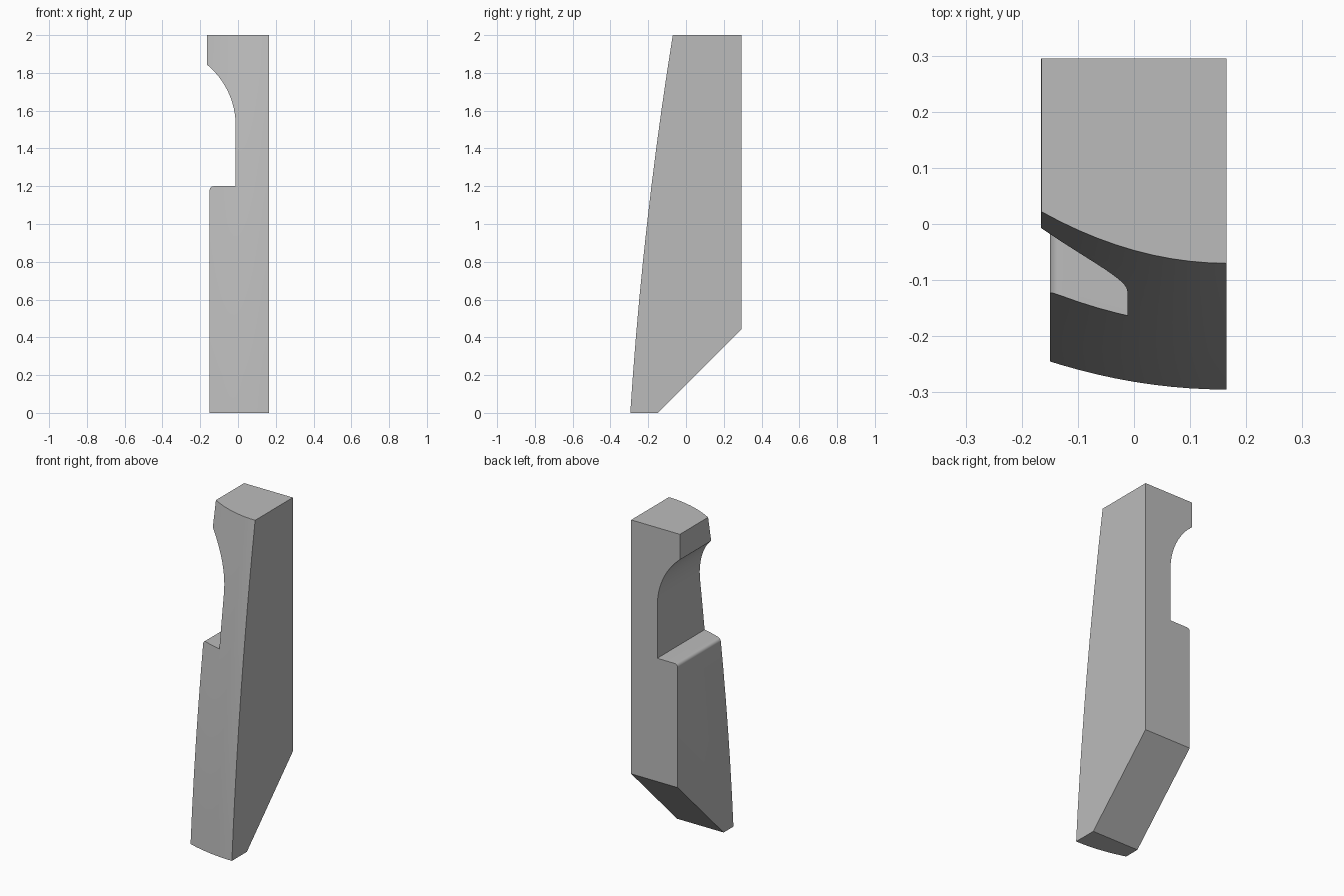
import bpy, bmesh
from math import sin, cos, radians

cube = bpy.data.objects.get("Cube")
if cube:
    bpy.data.objects.remove(cube, do_unlink=True)

HALF_W, BACK, HEIGHT = 0.165, 0.295, 2.0


def arc(cx, cz, r, start, end, steps):
    """Points along an arc in the x-z plane."""
    angles = [radians(start + (end - start) * i / steps) for i in range(steps + 1)]
    return [(cx + r * cos(a), cz + r * sin(a)) for a in angles]


def front_y(x, z):
    """Front surface: bows outward in height and sweeps back towards -x."""
    edge = -BACK + 0.1125 * z - 0.024 * z * (HEIGHT - z)
    sweep = 0.055 + 0.0015 * z + 0.0085 * z * z
    u = (HALF_W - x) / (2 * HALF_W)
    return edge + sweep * u * u


def slice_mesh(bm, co, no, cut=False):
    geom = bm.verts[:] + bm.edges[:] + bm.faces[:]
    return bmesh.ops.bisect_plane(bm, geom=geom, dist=1e-6, plane_co=co,
                                  plane_no=no, clear_outer=cut)


# Side notch outline: overhanging arc above, rounded shoulder below
profile = [(HALF_W, 0), (HALF_W, HEIGHT), (-HALF_W, HEIGHT)]
profile += arc(-0.432, 1.52, 0.42, 50.6, 0, 12)
profile += [(-0.012, 1.2)]
profile += arc(-0.13, 1.18, 0.02, 90, 180, 5)
profile += [(-0.15, 0)]

# Prism from front to back
bm = bmesh.new()
face = bm.faces.new([bm.verts.new((x, BACK, z)) for x, z in profile])
ext = bmesh.ops.extrude_face_region(bm, geom=[face])
for v in ext["geom"]:
    if isinstance(v, bmesh.types.BMVert):
        v.co.y = -1

# Slices give the front enough points to curve
for i in range(1, 10):
    slice_mesh(bm, (0, 0, 0.2 * i + 0.003), (0, 0, 1))
for i in range(1, 10):
    slice_mesh(bm, (-HALF_W + 0.033 * i + 0.001, 0, 0), (1, 0, 0))
for v in bm.verts:
    if v.co.y < -0.9:
        v.co.y = front_y(v.co.x, v.co.z)

# Sloping underside at the back
cut = slice_mesh(bm, (0, -0.15, 0), (0, 1, -1), cut=True)
rim = [e for e in cut["geom_cut"] if isinstance(e, bmesh.types.BMEdge)]
bmesh.ops.holes_fill(bm, edges=rim, sides=0)

# Merge the slices on flat sides
bmesh.ops.dissolve_limit(bm, angle_limit=radians(0.05), verts=bm.verts[:],
                         edges=bm.edges[:])
bmesh.ops.recalc_face_normals(bm, faces=bm.faces[:])

mesh = bpy.data.meshes.new("notched_post")
bm.to_mesh(mesh)
bm.free()
post = bpy.data.objects.new("notched_post", mesh)
bpy.context.collection.objects.link(post)

grey = bpy.data.materials.new("plain_grey")
grey.use_nodes = True
colour = (0.5, 0.5, 0.5, 1)
grey.diffuse_color = colour
grey.node_tree.nodes["Principled BSDF"].inputs["Base Color"].default_value = colour
mesh.materials.append(grey)

bpy.ops.object.select_all(action="DESELECT")
post.select_set(True)
bpy.context.view_layer.objects.active = post
bpy.ops.object.shade_smooth_by_angle(angle=radians(25))
